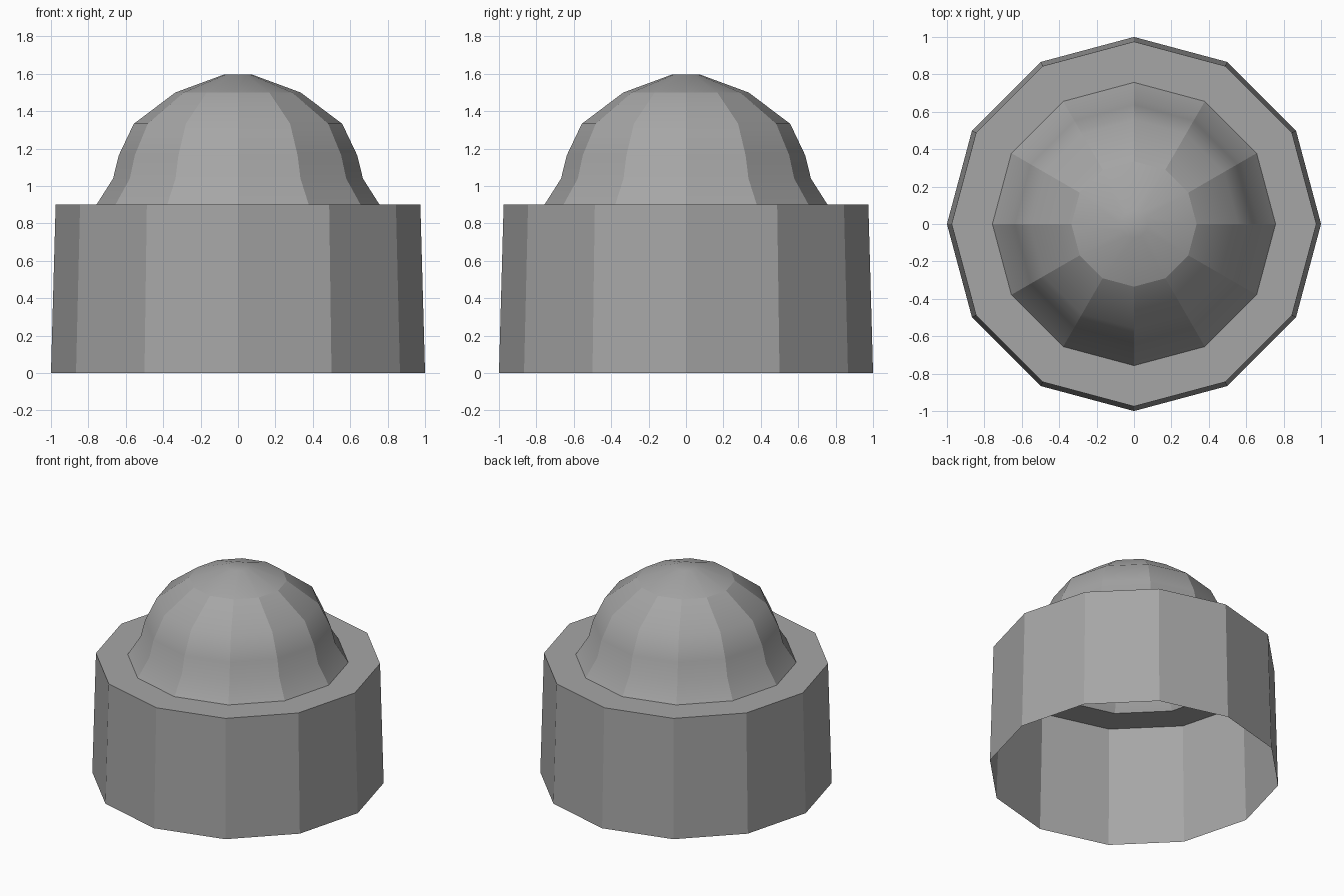
import bpy
import bmesh
from math import cos, sin, tau

SIDES = 12

cube = bpy.data.objects.get("Cube")
if cube:
    bpy.data.objects.remove(cube, do_unlink=True)

# One plain grey material for the whole model
grey = bpy.data.materials.new("plain grey")
grey.use_nodes = True
colour = (0.38, 0.38, 0.38, 1)
grey.diffuse_color = colour
grey.node_tree.nodes["Principled BSDF"].inputs["Base Color"].default_value = colour


def lathe(name, profile, is_sharp, closed_top=False):
    """Turn (radius, height) pairs, listed upward, into an open twelve-sided shell."""
    bm = bmesh.new()
    rings = []
    for radius, height in profile:
        rings.append([bm.verts.new((radius * cos(tau * i / SIDES),
                                    radius * sin(tau * i / SIDES), height))
                      for i in range(SIDES)])
    for low, high in zip(rings, rings[1:]):
        for i in range(SIDES):
            j = (i + 1) % SIDES
            bm.faces.new((low[i], low[j], high[j], high[i]))
    if closed_top:
        bm.faces.new(rings[-1])
    for face in bm.faces:
        face.smooth = True
    for edge in bm.edges:
        heights = sorted(v.co.z for v in edge.verts)
        edge.smooth = not is_sharp(*heights)
    mesh = bpy.data.meshes.new(name)
    bm.to_mesh(mesh)
    bm.free()
    mesh.materials.append(grey)
    obj = bpy.data.objects.new(name, mesh)
    bpy.context.collection.objects.link(obj)
    return obj


# Tapered hollow base with a flat rim, every edge crisp
lathe("base_drum", [(1, 0), (0.975, 0.9), (0.757, 0.9)], lambda low, high: True)

# Ribbed dome: crisp ribs below the shoulder, smooth crown above it
SHOULDER = 1.5
lathe("dome",
      [(0.757, 0.9), (0.668, 1.04), (0.637, 1.165), (0.557, 1.333),
       (0.335, SHOULDER), (0.075, 1.596)],
      lambda low, high: high < SHOULDER + 0.01 and (high - low > 0.01 or high > SHOULDER - 0.01),
      closed_top=True)
